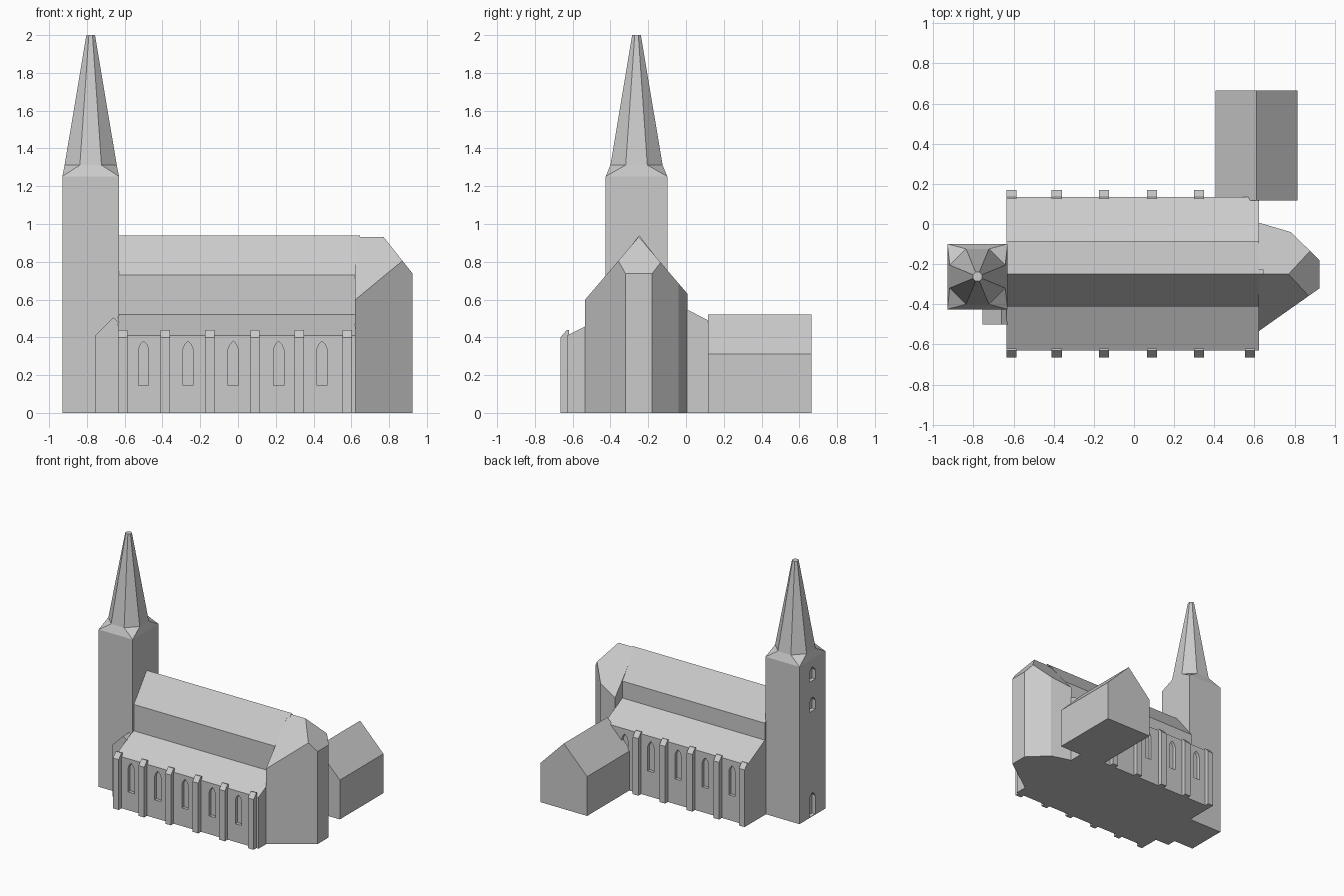
import bpy, bmesh, math
from mathutils import Vector

if "Cube" in bpy.data.objects:
    bpy.data.objects.remove(bpy.data.objects["Cube"])

stone = bpy.data.materials.new("pale grey stone")
stone.diffuse_color = (0.6, 0.6, 0.6, 1)
stone.use_nodes = True
stone.node_tree.nodes["Principled BSDF"].inputs["Base Color"].default_value = stone.diffuse_color


def finish(name, bm):
    bmesh.ops.recalc_face_normals(bm, faces=bm.faces)
    me = bpy.data.meshes.new(name)
    bm.to_mesh(me)
    bm.free()
    me.materials.append(stone)
    ob = bpy.data.objects.new(name, me)
    bpy.context.collection.objects.link(ob)
    return ob


def add_prism(bm, pts, axis, a, b):
    """Extrude a 2D outline along an axis: 'x' takes (y,z), 'y' takes (x,z), 'z' takes (x,y)."""
    def place(p, t):
        return {"x": (t, p[0], p[1]), "y": (p[0], t, p[1]), "z": (p[0], p[1], t)}[axis]
    lo = [bm.verts.new(place(p, a)) for p in pts]
    hi = [bm.verts.new(place(p, b)) for p in pts]
    n = len(pts)
    bm.faces.new(lo)
    bm.faces.new(hi)
    for i in range(n):
        j = (i + 1) % n
        bm.faces.new((lo[i], lo[j], hi[j], hi[i]))


def prism(name, pts, axis, a, b):
    bm = bmesh.new()
    add_prism(bm, pts, axis, a, b)
    return finish(name, bm)


def pointed(c, w, z0, z1, rise=0.045):
    h = w / 2
    return [(c - h, z0), (c + h, z0), (c + h, z1 - rise), (c + h * 0.6, z1 - rise * 0.4),
            (c, z1), (c - h * 0.6, z1 - rise * 0.4), (c - h, z1 - rise)]


def carve(ob, bm):
    """Cut recesses into a solid and discard the cutter."""
    cutter = finish("recess_cutter", bm)
    cutter.hide_render = True
    mod = ob.modifiers.new("recesses", "BOOLEAN")
    mod.operation, mod.solver, mod.object = "DIFFERENCE", "EXACT", cutter
    dg = bpy.context.evaluated_depsgraph_get()
    me = bpy.data.meshes.new_from_object(ob.evaluated_get(dg))
    ob.modifiers.clear()
    ob.data = me
    bpy.data.objects.remove(cutter)


# Nave with both aisles (north aisle slightly taller)
nave = prism("nave_and_aisles", [
    (-0.63, 0), (-0.63, 0.41), (-0.41, 0.52), (-0.41, 0.73), (-0.248, 0.94),
    (-0.085, 0.73), (-0.085, 0.595), (0.135, 0.48), (0.135, 0)], "x", -0.635, 0.622)
bm = bmesh.new()
for x in (-0.5, -0.265, -0.025, 0.215, 0.445):
    add_prism(bm, pointed(x, 0.055, 0.145, 0.38), "y", -0.7, -0.605)
    add_prism(bm, pointed(x, 0.055, 0.2, 0.44), "y", 0.11, 0.2)
carve(nave, bm)

# Buttresses with sloped caps
for i, x in enumerate((-0.61, -0.385, -0.15, 0.09, 0.325, 0.578)):
    prism("south_buttress_%d" % (i + 1),
          [(-0.62, 0), (-0.665, 0), (-0.665, 0.4), (-0.63, 0.44), (-0.62, 0.44)],
          "x", x - 0.025, x + 0.025)
    if i < 5:
        prism("north_buttress_%d" % (i + 1),
              [(0.125, 0), (0.17, 0), (0.17, 0.455), (0.135, 0.495), (0.125, 0.495)],
              "x", x - 0.025, x + 0.025)

# Choir: many-sided walls trimmed by three roof planes
bm = bmesh.new()
add_prism(bm, [(0.62, -0.535), (0.925, -0.32), (0.925, -0.18), (0.78, -0.04), (0.62, 0.007)],
          "z", 0, 1.3)
ridge = Vector((0.77, -0.25, 0.932))
for no in ((0, -1.17, 1), (0, 1.17, 1), (1.26, 0, 1)):
    cut = bmesh.ops.bisect_plane(bm, geom=bm.verts[:] + bm.edges[:] + bm.faces[:], dist=1e-5,
                                 plane_co=ridge, plane_no=Vector(no).normalized(),
                                 clear_outer=True)
    edges = [e for e in cut["geom_cut"] if isinstance(e, bmesh.types.BMEdge)]
    bmesh.ops.holes_fill(bm, edges=[e for e in bm.edges if e.is_boundary], sides=0)
finish("choir", bm)

# Small gable edge standing above the choir roof
prism("nave_gable_tip", [(-0.27, 0.912), (-0.248, 0.94), (-0.226, 0.912)], "x", 0.61, 0.645)

# Sacristy with pitched roof
prism("sacristy", [(0.405, 0), (0.405, 0.313), (0.61, 0.522), (0.815, 0.313), (0.815, 0)],
      "y", 0.117, 0.665)

# Stair turret beside the tower
prism("stair_turret", [(-0.755, 0), (-0.755, 0.41), (-0.66, 0.505), (-0.63, 0.48), (-0.63, 0)],
      "y", -0.5, -0.4)

# Tower with west door and windows
CX, CY, HX, HY = -0.78, -0.262, 0.15, 0.163
tower = prism("tower", [(CX - HX, CY - HY), (CX + HX, CY - HY), (CX + HX, CY + HY),
                        (CX - HX, CY + HY)], "z", 0, 1.252)
bm = bmesh.new()
for z0, z1 in ((0.005, 0.19), (0.84, 0.95), (1.08, 1.19)):
    add_prism(bm, pointed(CY, 0.075, z0, z1, 0.04), "x", -1, -0.9)
carve(tower, bm)

# Spire: square base splayed into an octagon, then tapered
bm = bmesh.new()
square = [bm.verts.new((CX + sx * HX, CY + sy * HY, 1.252))
          for sx, sy in ((1, 1), (-1, 1), (-1, -1), (1, -1))]


def octagon(apothem, z):
    r = apothem / math.cos(math.pi / 8)
    return [bm.verts.new((CX + r * math.cos(math.pi * (k + 0.5) / 4),
                          CY + r * math.sin(math.pi * (k + 0.5) / 4), z)) for k in range(8)]


low, top = octagon(0.138, 1.312), octagon(0.023, 2.0)
bm.faces.new(square)
bm.faces.new(top)
for k in range(8):
    bm.faces.new((low[k], low[(k + 1) % 8], top[(k + 1) % 8], top[k]))
for q in range(4):
    a, b, c = low[2 * q], low[2 * q + 1], low[(2 * q + 2) % 8]
    bm.faces.new((square[q], a, b))
    bm.faces.new((square[q], b, c, square[(q + 1) % 4]))
finish("spire", bm)
